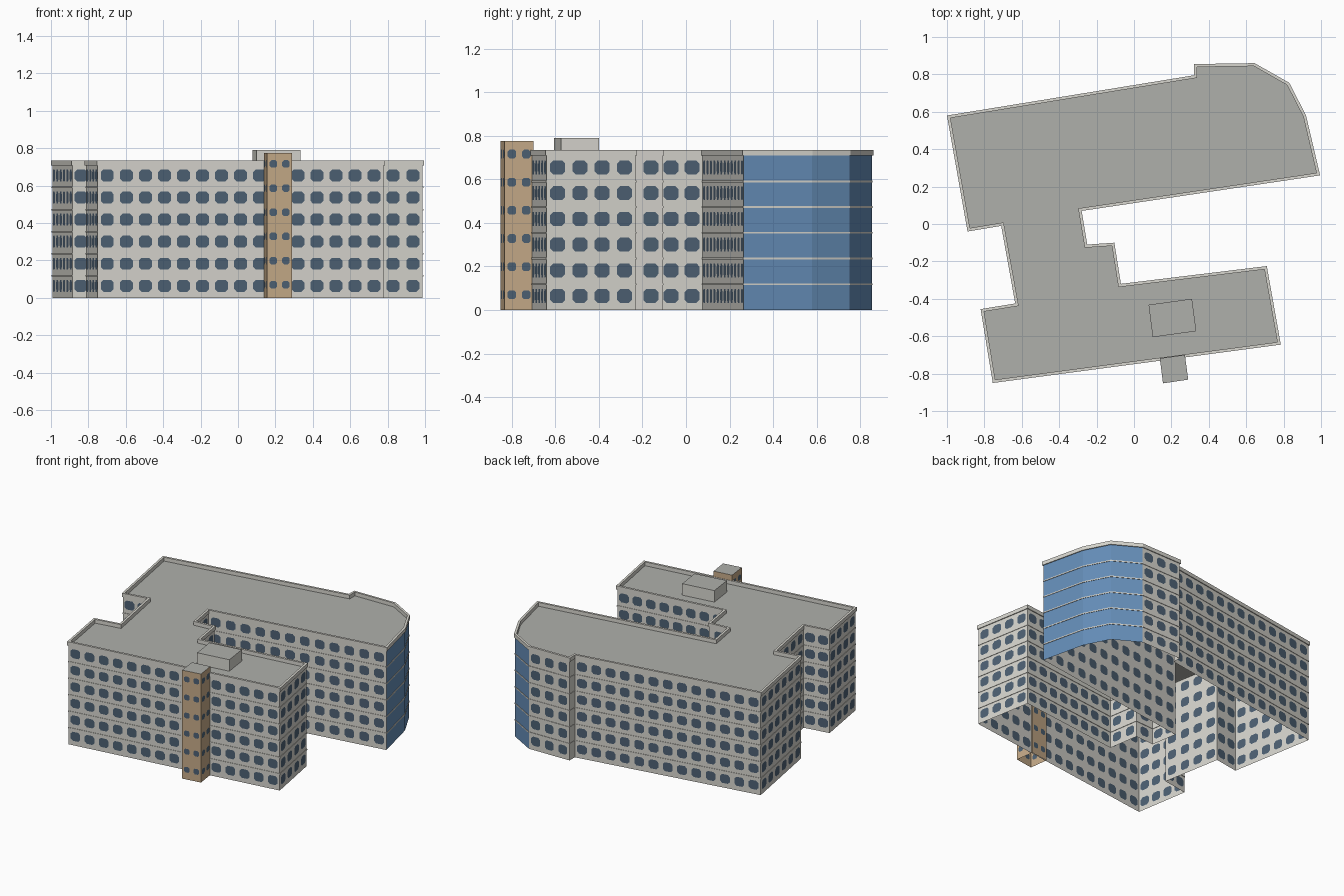
import bpy, bmesh
from mathutils import Vector

cube = bpy.data.objects.get("Cube")
if cube:
    bpy.data.objects.remove(cube, do_unlink=True)


def material(name, rgb):
    m = bpy.data.materials.new(name)
    m.use_nodes = True
    m.diffuse_color = (*rgb, 1)
    m.node_tree.nodes["Principled BSDF"].inputs["Base Color"].default_value = (*rgb, 1)
    return m


WALL = material("pale_plaster", (0.68, 0.67, 0.62))
ROOF = material("grey_roofing", (0.43, 0.435, 0.41))
PANE = material("dark_window", (0.075, 0.12, 0.175))
GLASS = material("blue_glass", (0.13, 0.27, 0.48))
TAN = material("tan_cladding", (0.57, 0.41, 0.25))

FLOORS = 6
STOREY = 0.118
WALL_TOP = FLOORS * STOREY
PARAPET_TOP = 0.735

# Outer roof outline, counter-clockwise; the first three edges are the glass front
outline = [Vector(p) for p in (
    (0.995, 0.26), (0.92, 0.58), (0.83, 0.755), (0.645, 0.86), (0.32, 0.855),
    (0.32, 0.795), (-1.0, 0.58), (-0.89, -0.04), (-0.71, -0.01), (-0.635, -0.425),
    (-0.82, -0.455), (-0.755, -0.85), (0.785, -0.645), (0.71, -0.225),
    (-0.07, -0.32), (-0.105, -0.1), (-0.25, -0.11), (-0.28, 0.07))]
GLASS_EDGES = 3


def inset(points, d):
    """Move every edge of a counter-clockwise outline inward by d."""
    result = []
    for i, p in enumerate(points):
        a = (p - points[i - 1]).normalized()
        b = (points[(i + 1) % len(points)] - p).normalized()
        na, nb = Vector((-a.y, a.x)), Vector((-b.y, b.x))
        result.append(p + (na + nb) * d / (1 + na.dot(nb)))
    return result


def finish(bm, name, mats):
    bmesh.ops.remove_doubles(bm, verts=bm.verts, dist=0.0001)
    mesh = bpy.data.meshes.new(name)
    bm.to_mesh(mesh)
    bm.free()
    for m in mats:
        mesh.materials.append(m)
    obj = bpy.data.objects.new(name, mesh)
    bpy.context.collection.objects.link(obj)
    return obj


def face(bm, pts, index=0):
    f = bm.faces.new([bm.verts.new(p) for p in pts])
    f.material_index = index


def pairs(points):
    return list(zip(points, points[1:] + points[:1]))


def window_cell(bm, a, b, z0, z1, width, height):
    """One wall cell with a chamfered window cut into it."""
    run = (b - a).normalized()
    mid, zc = (a + b) / 2, (z0 + z1) / 2 + 0.005
    w, h = width / 2, height / 2
    c = h * 0.45

    def at(u, v):
        p = mid + run * u
        return (p.x, p.y, zc + v)

    octagon = [at(u, v) for u, v in (
        (-w + c, -h), (w - c, -h), (w, -h + c), (w, h - c),
        (w - c, h), (-w + c, h), (-w, h - c), (-w, -h + c))]
    corners = [(a.x, a.y, z0), (b.x, b.y, z0), (b.x, b.y, z1), (a.x, a.y, z1)]
    face(bm, octagon, 1)
    for i in range(4):
        j = 2 * i
        face(bm, [corners[i], corners[(i + 1) % 4], octagon[j + 1], octagon[j]])
        face(bm, [corners[i], octagon[j], octagon[j - 1]])


def wall(bm, a, b, top, bay, width, height):
    length = (b - a).length
    count = max(1, round(length / bay))
    storey = top / FLOORS
    for i in range(count):
        p, q = a.lerp(b, i / count), a.lerp(b, (i + 1) / count)
        for k in range(FLOORS):
            z0, z1 = k * storey, (k + 1) * storey
            if length > width * 1.2:
                window_cell(bm, p, q, z0, z1, width, height)
            else:
                plain(bm, p, q, z0, z1)


def plain(bm, a, b, z0, z1, index=0):
    face(bm, [(a.x, a.y, z0), (b.x, b.y, z0), (b.x, b.y, z1), (a.x, a.y, z1)], index)


def cap(bm, points, z, index=0):
    face(bm, [(p.x, p.y, z) for p in points], index)


def ring(bm, outer, inner, z0, z1):
    """Closed rectangular band running round the outline."""
    for (a, b), (c, d) in zip(pairs(outer), pairs(inner)):
        plain(bm, a, b, z0, z1)
        plain(bm, d, c, z0, z1)
        for z, (p, q, r, s) in ((z1, (a, b, d, c)), (z0, (c, d, b, a))):
            face(bm, [(v.x, v.y, z) for v in (p, q, r, s)])


footprint = inset(outline, 0.006)
edges = pairs(footprint)

# Plastered walls with windows
bm = bmesh.new()
for a, b in edges[GLASS_EDGES:]:
    wall(bm, a, b, WALL_TOP, 0.104, 0.07, 0.064)
finish(bm, "outer_walls", [WALL, PANE])

# Faceted glass front
bm = bmesh.new()
for a, b in edges[:GLASS_EDGES]:
    for k in range(FLOORS):
        plain(bm, a, b, k * STOREY, (k + 1) * STOREY)
finish(bm, "glass_front", [GLASS])

# Thin ledges between floors
bm = bmesh.new()
for k in range(1, FLOORS):
    ring(bm, inset(outline, 0.003), footprint, k * STOREY - 0.004, k * STOREY + 0.004)
finish(bm, "floor_ledges", [WALL])

# Flat roof and its raised edge
bm = bmesh.new()
cap(bm, footprint, WALL_TOP)
finish(bm, "roof", [ROOF])
bm = bmesh.new()
ring(bm, outline, inset(outline, 0.016), WALL_TOP, PARAPET_TOP)
finish(bm, "parapet", [WALL])

# Stair tower on the front wall, open below like the main block
tower = [Vector(p) for p in ((0.155, -0.852), (0.29, -0.832), (0.272, -0.7), (0.138, -0.718))]
TOWER_TOP = 0.775
bm = bmesh.new()
for a, b in pairs(tower):
    wall(bm, a, b, TOWER_TOP, 0.07, 0.04, 0.04)
cap(bm, tower, TOWER_TOP, 2)
finish(bm, "stair_tower", [TAN, PANE, ROOF])

# Machine room on the roof
room = [Vector(p) for p in ((0.1, -0.605), (0.333, -0.573), (0.31, -0.4), (0.078, -0.432))]
ROOM_TOP = 0.79
bm = bmesh.new()
for a, b in pairs(room):
    plain(bm, a, b, WALL_TOP, ROOM_TOP)
cap(bm, room, ROOM_TOP, 1)
finish(bm, "roof_room", [WALL, ROOF])
